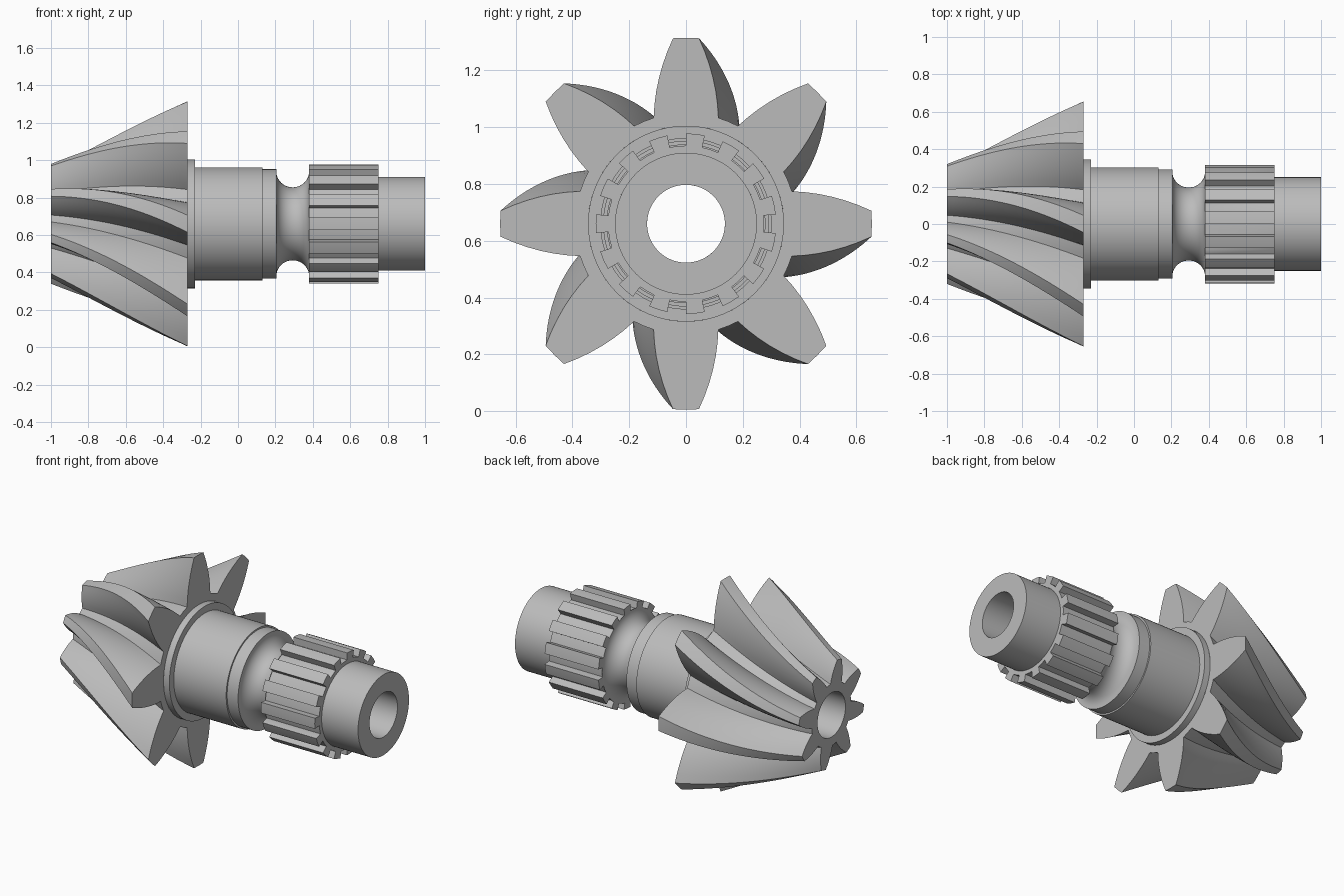
import bpy
import bmesh
from math import sin, cos, pi, radians

cube = bpy.data.objects.get("Cube")
if cube:
    bpy.data.objects.remove(cube, do_unlink=True)

AXIS_Z = 0.66
BORE = 0.137

steel = bpy.data.materials.new("grey_steel")
steel.use_nodes = True
GREY = (0.5, 0.5, 0.5, 1)
steel.diffuse_color = GREY
bsdf = steel.node_tree.nodes["Principled BSDF"]
bsdf.inputs["Base Color"].default_value = GREY
bsdf.inputs["Roughness"].default_value = 0.6


def loft(name, rows):
    """Skin rings around the x axis; a row is (x, [(radius, angle), ...])."""
    bm = bmesh.new()
    rings = [[bm.verts.new((x, r * sin(a), AXIS_Z + r * cos(a))) for r, a in ring]
             for x, ring in rows]
    for near, far in zip(rings, rings[1:]):
        n = len(near)
        for i in range(n):
            k = (i + 1) % n
            bm.faces.new((near[i], far[i], far[k], near[k]))
    mesh = bpy.data.meshes.new(name)
    bm.to_mesh(mesh)
    bm.free()
    mesh.materials.append(steel)
    obj = bpy.data.objects.new(name, mesh)
    bpy.context.collection.objects.link(obj)
    bpy.ops.object.select_all(action='DESELECT')
    obj.select_set(True)
    bpy.context.view_layer.objects.active = obj
    bpy.ops.object.shade_smooth_by_angle(angle=radians(28))
    return obj


def lathe(name, profile, sides=96):
    angles = [2 * pi * i / sides for i in range(sides)]
    return loft(name, [(x, [(r, a) for a in angles]) for x, r in profile])


def toothed_ring(count, tooth, offset=0.0):
    """Repeat one tooth outline, given as (radius, degrees), around the axis."""
    return [(r, radians(d + offset) + 2 * pi * i / count)
            for i in range(count) for r, d in tooth]


def transform(ring, scale=1.0, twist=0.0):
    return [(r * scale, a + twist) for r, a in ring]


def flatten(ring, radius):
    return [(radius, a) for _, a in ring]


# Tapered spiral pinion
ROOT, TIP, STEPS = 0.39, 0.655, 24
flank = [(ROOT + (TIP - ROOT) * t / 6, 17 - 13 * t / 6) for t in range(7)]
tooth = [(r, -d) for r, d in flank] + [(TIP, 0)] + flank[::-1] + [(ROOT, 22.5)]
big_end = toothed_ring(8, tooth)
sections = []
for s in range(STEPS + 1):
    f = 1 - s / STEPS
    sections.append((-0.27 - 0.73 * f, transform(big_end, 1 - 0.504 * f, radians(31) * f)))
bore_rim = (-1, flatten(sections[0][1], BORE))
flange_rim = (-0.27, flatten(big_end, 0.345))
loft("spiral_pinion", [bore_rim] + sections + [flange_rim])

# Flange, bearing seat and rounded neck
groove = [(0.2925 - 0.0875 * cos(pi * i / 20), 0.28 - 0.085 * sin(pi * i / 20))
          for i in range(21)]
lathe("bearing_journal", [(-0.27, 0.345), (-0.23, 0.345), (-0.23, 0.302),
                          (0.13, 0.302), (0.13, 0.292), (0.205, 0.292)]
      + groove + [(0.38, 0.275)])

# Straight splines
spline = [(0.275, -6), (0.318, -6), (0.318, 0), (0.318, 6), (0.275, 6), (0.275, 12)]
spline_ring = toothed_ring(15, spline, 6)
loft("drive_splines", [(0.38, flatten(spline_ring, 0.275)), (0.38, spline_ring),
                       (0.75, spline_ring), (0.75, flatten(spline_ring, 0.25))])

# Plain shaft end and the bore running through the whole part
lathe("shaft_end_and_bore", [(0.75, 0.25), (1, 0.25), (1, BORE), (-1, BORE)])
